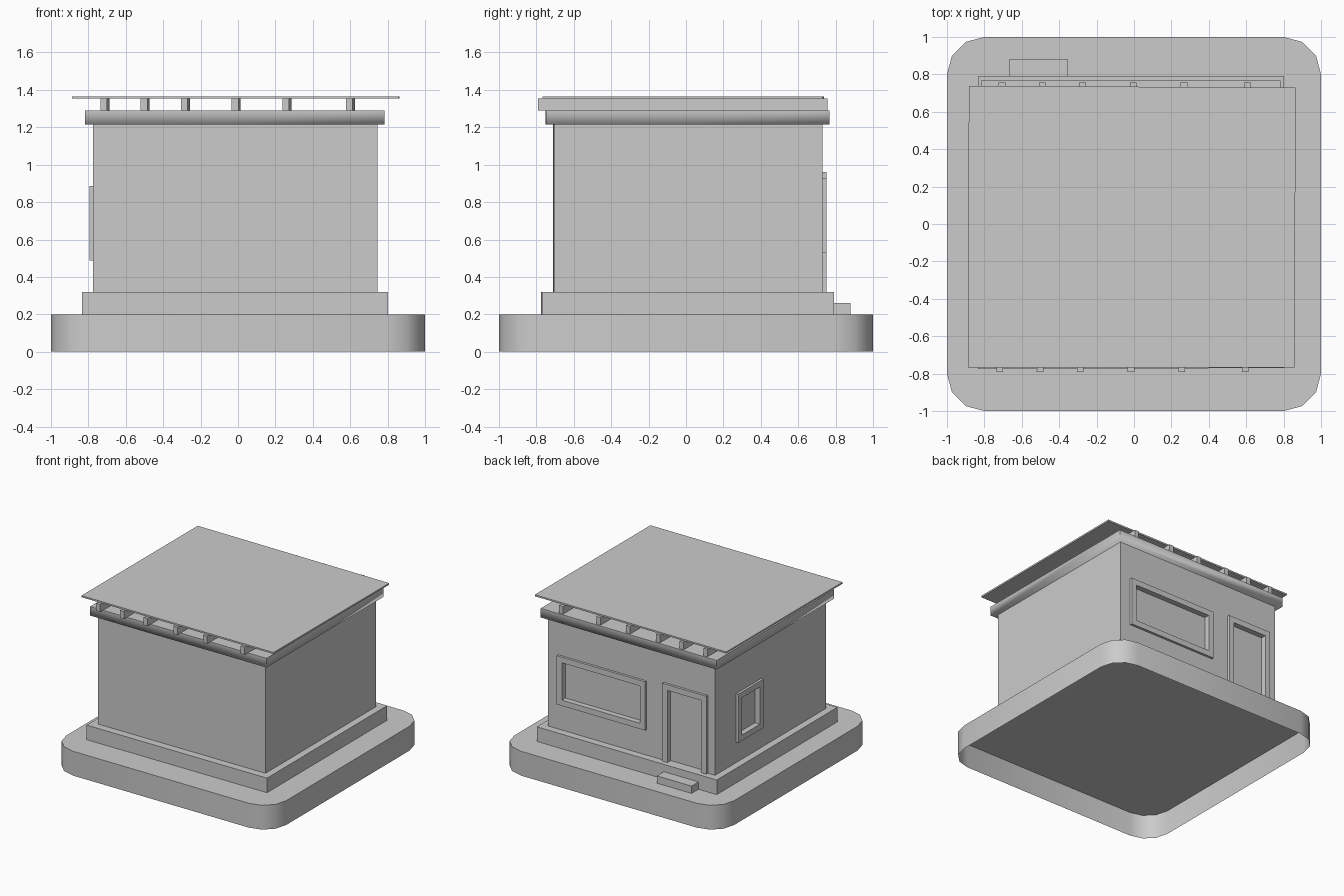
import bpy, bmesh, math

if "Cube" in bpy.data.objects:
    bpy.data.objects.remove(bpy.data.objects["Cube"])


def prism(name, pts, z0, z1, open_bottom=False):
    """Upright prism over a counter-clockwise outline."""
    bm = bmesh.new()
    low = [bm.verts.new((x, y, z0)) for x, y in pts]
    high = [bm.verts.new((x, y, z1)) for x, y in pts]
    n = len(pts)
    for i in range(n):
        j = (i + 1) % n
        bm.faces.new((low[i], low[j], high[j], high[i]))
    bm.faces.new(high)
    if not open_bottom:
        bm.faces.new(low[::-1])
    me = bpy.data.meshes.new(name)
    bm.to_mesh(me)
    bm.free()
    ob = bpy.data.objects.new(name, me)
    bpy.context.collection.objects.link(ob)
    return ob


def box(name, x, y, z, skew=0.0):
    """Box whose front edge rises by skew towards the right."""
    pts = [(x[0], y[0]), (x[1], y[0] + skew), (x[1], y[1]), (x[0], y[1])]
    return prism(name, pts, *z)


def cut(target, cutter):
    cutter.hide_render = True
    mod = target.modifiers.new("opening", 'BOOLEAN')
    mod.operation = 'DIFFERENCE'
    mod.solver = 'EXACT'
    mod.object = cutter
    bpy.context.view_layer.objects.active = target
    bpy.ops.object.modifier_apply(modifier=mod.name)
    bpy.data.objects.remove(cutter)


# Rounded ground slab, hollow underneath
R = 0.2
outline = []
for q, (sx, sy) in enumerate([(1, 1), (-1, 1), (-1, -1), (1, -1)]):
    for i in range(4):
        a = math.radians(90 * q + 30 * i)
        outline.append((sx * (1 - R) + R * math.cos(a), sy * (1 - R) + R * math.sin(a)))
slab = prism("ground_slab", outline, 0, 0.2, open_bottom=True)
bpy.context.view_layer.objects.active = slab
slab.select_set(True)
bpy.ops.object.shade_smooth_by_angle(angle=math.radians(40))
slab.select_set(False)

# Plinth, step, walls
box("plinth", (-0.833, 0.803), (-0.775, 0.79), (0.2, 0.32), 0.005)
box("door_step", (-0.667, -0.352), (0.79, 0.88), (0.2, 0.26))
WX, WY = -0.775, 0.73
walls = box("walls", (WX, 0.745), (-0.712, WY), (0.32, 1.215), 0.005)

# Cornice, shaded softly along its lower edge
cornice = box("cornice", (-0.817, 0.783), (-0.752, 0.768), (1.215, 1.29), 0.004)
me = cornice.data
me.polygons.foreach_set("use_smooth", [True] * len(me.polygons))
for e in me.edges:
    z = [me.vertices[v].co.z for v in e.vertices]
    e.use_edge_sharp = max(z) > 1.25

# Openings with raised frames; u runs along the wall
P, D, F = 0.02, 0.025, 0.047  # frame projection, recess depth, frame width


def opening(name, side, u0, u1, z0, z1, sill=True):
    def part(n, u, z, d0, d1):
        if side == "back":
            return box(n, u, (WY + d0, WY + d1), z)
        return box(n, (WX - d1, WX - d0), u, z)
    zi = z0 + F if sill else z0
    cut(walls, part("cutter", (u0 + F, u1 - F), (zi if sill else z0 - 0.1, z1 - F), -D, 0.1))
    part(name + "_jamb_a", (u0, u0 + F), (z0, z1), 0, P)
    part(name + "_jamb_b", (u1 - F, u1), (z0, z1), 0, P)
    part(name + "_head", (u0 + F, u1 - F), (z1 - F, z1), 0, P)
    if sill:
        part(name + "_sill", (u0 + F, u1 - F), (z0, zi), 0, P)


opening("wide_window", "back", -0.153, 0.65, 0.53, 0.93)
opening("door", "back", -0.71, -0.308, 0.32, 0.96, sill=False)
opening("side_window", "left", 0.13, 0.455, 0.487, 0.887)

# Slightly skewed roof beams
for i, x in enumerate((-0.718, -0.502, -0.287, -0.016, 0.255, 0.595)):
    w, s = 0.018, 0.012
    prism(f"roof_beam_{i + 1}", [(x - w, -0.79), (x + w, -0.79),
                                 (x + s + w, 0.757), (x + s - w, 0.757)], 1.29, 1.353)

# Thin roof sheet
prism("roof_sheet", [(-0.887, -0.766), (0.859, -0.766), (0.864, 0.729), (-0.883, 0.739)], 1.353, 1.366)
